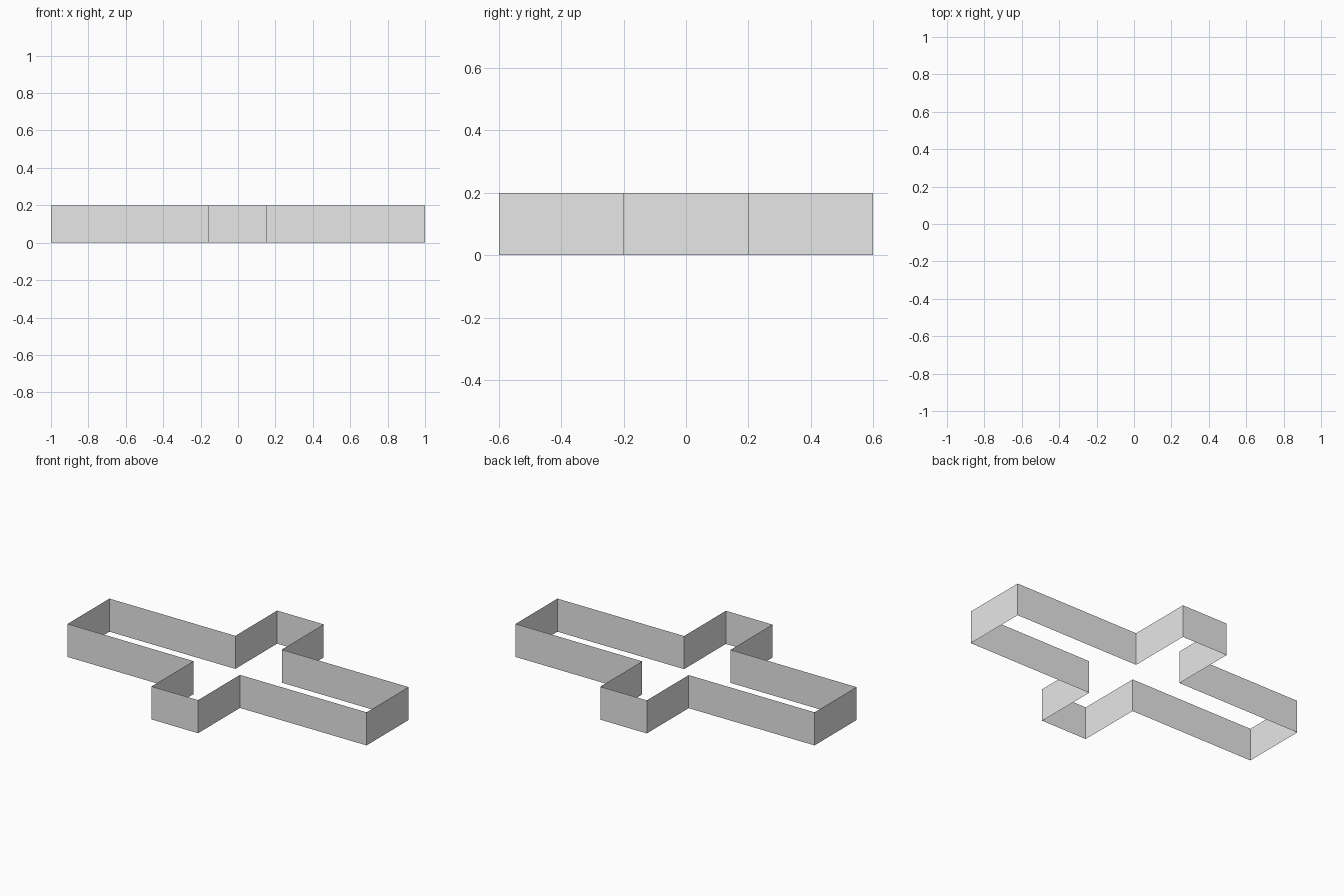
import bpy, bmesh

if "Cube" in bpy.data.objects:
    bpy.data.objects.remove(bpy.data.objects["Cube"])

HEIGHT = 0.2
LONG, HALF_W = 1.0, 0.2          # long arms along x
SHORT, LEFT, RIGHT = 0.6, -0.158, 0.153  # short arms along y

# Plain light grey
grey = bpy.data.materials.new("light_grey")
grey.diffuse_color = (0.8, 0.8, 0.8, 1.0)
grey.use_nodes = True
grey.node_tree.nodes["Principled BSDF"].inputs["Base Color"].default_value = grey.diffuse_color

# Cross-shaped outline, counter-clockwise
outline = [
    (LEFT, -SHORT), (RIGHT, -SHORT), (RIGHT, -HALF_W), (LONG, -HALF_W),
    (LONG, HALF_W), (RIGHT, HALF_W), (RIGHT, SHORT), (LEFT, SHORT),
    (LEFT, HALF_W), (-LONG, HALF_W), (-LONG, -HALF_W), (LEFT, -HALF_W),
]

# Open wall: one upright face per outline edge, no top or bottom
bm = bmesh.new()
low = [bm.verts.new((x, y, 0)) for x, y in outline]
high = [bm.verts.new((x, y, HEIGHT)) for x, y in outline]
for i in range(len(outline)):
    j = (i + 1) % len(outline)
    bm.faces.new((low[i], low[j], high[j], high[i]))

mesh = bpy.data.meshes.new("cross_wall")
bm.to_mesh(mesh)
bm.free()
mesh.materials.append(grey)
wall = bpy.data.objects.new("cross_wall", mesh)
bpy.context.collection.objects.link(wall)
